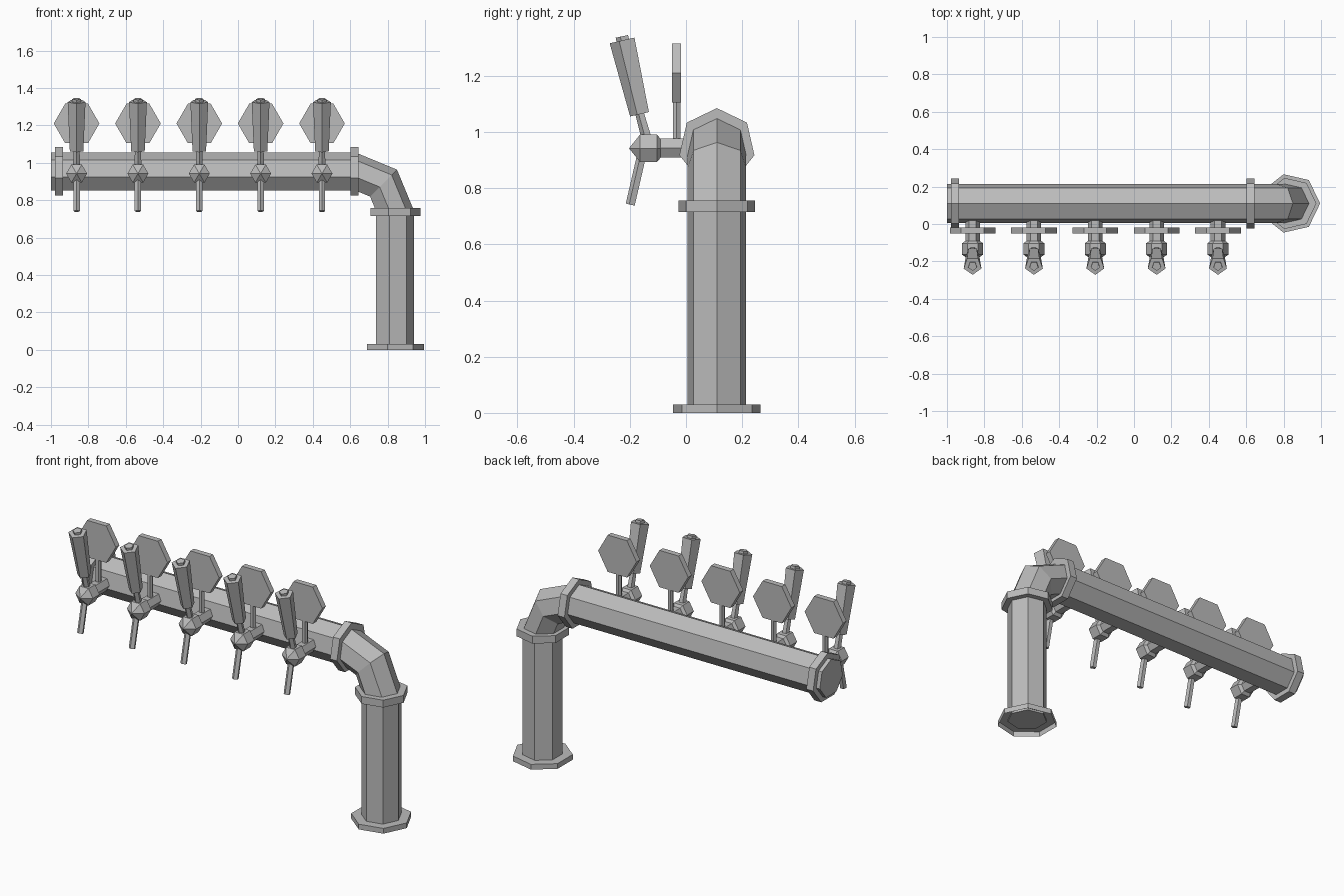
import bpy, bmesh, math
from mathutils import Vector

cube = bpy.data.objects.get("Cube")
if cube:
    bpy.data.objects.remove(cube, do_unlink=True)

X, Y, Z = Vector((1, 0, 0)), Vector((0, 1, 0)), Vector((0, 0, 1))

steel = bpy.data.materials.new("Brushed grey")
steel.use_nodes = True
GREY = (0.5, 0.5, 0.5, 1)
steel.diffuse_color = GREY
steel.node_tree.nodes["Principled BSDF"].inputs["Base Color"].default_value = GREY


def ring(center, u, v, radius, sides):
    """Polygon around center whose first corner points along u."""
    step = math.tau / sides
    return [center + radius * (u * math.cos(i * step) + v * math.sin(i * step))
            for i in range(sides)]


def skin(name, rings, cap_start=True, cap_end=True):
    """Flat-shaded surface through a list of rings."""
    bm = bmesh.new()
    loops = [[bm.verts.new(p) for p in r] for r in rings]
    n = len(loops[0])
    for a, b in zip(loops, loops[1:]):
        for i in range(n):
            j = (i + 1) % n
            bm.faces.new((a[i], a[j], b[j], b[i]))
    if cap_start:
        bm.faces.new(loops[0][::-1])
    if cap_end:
        bm.faces.new(loops[-1])
    bmesh.ops.remove_doubles(bm, verts=bm.verts, dist=0.0001)
    bmesh.ops.recalc_face_normals(bm, faces=bm.faces)
    mesh = bpy.data.meshes.new(name)
    bm.to_mesh(mesh)
    bm.free()
    mesh.materials.append(steel)
    obj = bpy.data.objects.new(name, mesh)
    bpy.context.collection.objects.link(obj)
    return obj


def rod(name, start, end, r0, r1, sides, u):
    """Tapered prism between two points with a corner towards u."""
    start, end = Vector(start), Vector(end)
    axis = (end - start).normalized()
    u = (u - axis * u.dot(axis)).normalized()
    v = axis.cross(u)
    return skin(name, [ring(start, u, v, r0, sides), ring(end, u, v, r1, sides)])


# Main pipe: column, two-step elbow and horizontal run in one sweep
SIDES, PIPE_R, PIPE_Y = 7, 0.107, 0.11
COL_X, RUN_Z, BEND = 0.835, 0.948, 0.207
bend_center = Vector((COL_X - BEND, PIPE_Y, RUN_Z - BEND))
pipe = [ring(Vector((COL_X, PIPE_Y, 0.02)), X, Y, PIPE_R, SIDES)]
for angle in (0, 45, 90):
    a = math.radians(angle)
    out = X * math.cos(a) + Z * math.sin(a)
    pipe.append(ring(bend_center + out * BEND, out, Y, PIPE_R, SIDES))
pipe.append(ring(Vector((-1, PIPE_Y, RUN_Z)), Z, Y, PIPE_R, SIDES))
skin("main_pipe", pipe)

# Base flange, hollow underneath
skin("base_flange", [ring(Vector((COL_X, PIPE_Y, z)), X, Y, r, SIDES)
                     for z, r in ((0.03, PIPE_R), (0.03, 0.16), (0, 0.16))], False, False)

# Collars on the column and the run
rod("column_collar", (COL_X, PIPE_Y, 0.715), (COL_X, PIPE_Y, 0.757), 0.14, 0.14, SIDES, X)
for name, x in (("elbow_collar", 0.602), ("end_collar", -0.978)):
    rod(name, (x, PIPE_Y, RUN_Z), (x + 0.043, PIPE_Y, RUN_Z), 0.137, 0.137, SIDES, Z)


def make_tap(number, x):
    def part(name, start, end, r0, r1, sides, u):
        rod(f"tap_{number}_{name}", (x, *start), (x, *end), r0, r1, sides, u)

    # Shank and faceted valve body
    part("shank", (0.03, 0.943), (-0.1, 0.943), 0.039, 0.039, 6, X)
    skin(f"tap_{number}_valve", [ring(Vector((x, y, 0.942)), X, Z, r, 6) for y, r in
                                 ((-0.088, 0.035), (-0.103, 0.056), (-0.164, 0.056), (-0.203, 0))],
         True, False)
    # Spout, lever stem, handle and its top button
    part("spout", (-0.151, 0.94), (-0.197, 0.741), 0.018, 0.018, 5, -Y)
    part("lever_stem", (-0.135, 0.965), (-0.166, 1.075), 0.02, 0.017, 5, -Y)
    part("handle", (-0.162, 1.064), (-0.223, 1.327), 0.038, 0.05, 5, -Y)
    part("button", (-0.223, 1.327), (-0.226, 1.341), 0.025, 0.025, 5, -Y)
    # Badge plate on its post
    part("badge_post", (-0.033, 0.94), (-0.033, 1.13), 0.016, 0.016, 6, X)
    part("badge", (-0.018, 1.21), (-0.05, 1.21), 0.122, 0.122, 6, X)


for i in range(5):
    make_tap(i + 1, -0.863 + i * 0.328)
